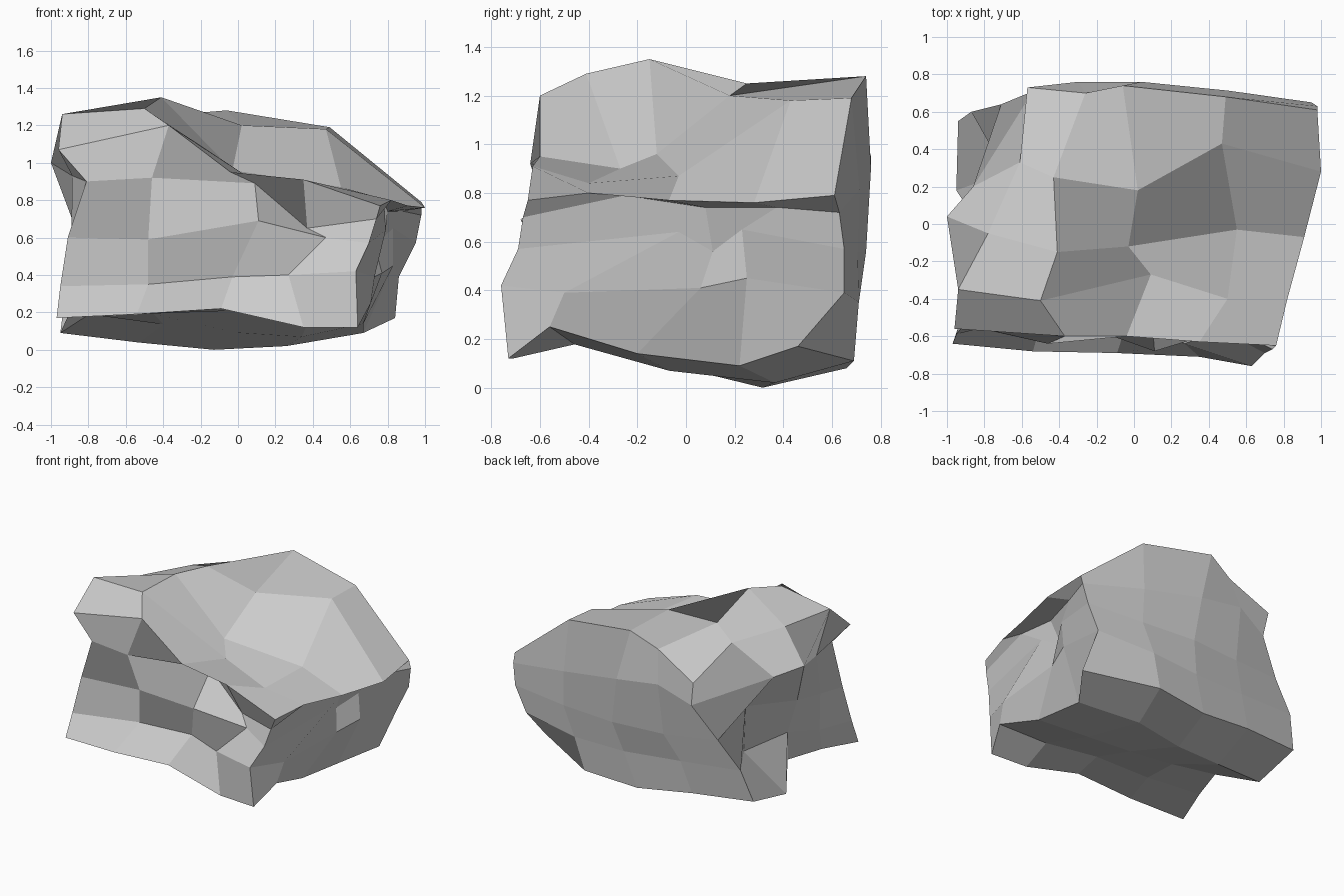
import bpy, bmesh
from math import sin, pi
from mathutils import Vector
import random

if "Cube" in bpy.data.objects:
    bpy.data.objects.remove(bpy.data.objects["Cube"])

random.seed(4)
N = 4  # cells per side of the block

# Cross-sections, bottom to top: corners and mid-sides, from front left going anticlockwise
SECTIONS = [
    [(-.97, -.64, .17), (-.09, -.69, .22), (.64, -.73, .12), (.67, -.20, .14),
     (.84, .46, .17), (-.06, .66, .08), (-.94, .55, .17), (-.78, -.08, .20)],
    [(-.95, -.59, .34), (-.03, -.50, .39), (.63, -.76, .42), (.77, .06, .41),
     (.86, .65, .39), (.03, .69, .34), (-.87, .60, .40), (-.80, -.05, .42)],
    [(-.91, -.54, .60), (.11, -.68, .69), (.70, -.69, .57), (.73, .11, .56),
     (.95, .65, .57), (.09, .74, .56), (-.71, .64, .60), (-.88, -.05, .68)],
    [(-.81, -.56, .90), (.09, -.45, .89), (.74, -.67, .70), (.80, .08, .74),
     (.98, .63, .72), (.04, .76, .90), (-.54, .71, .84), (-1.0, .04, 1.0)],
]

# Hollows and ledges: a few in-between points of each section, by position in the loop
LEDGES = [
    {3: (.35, -.71, .12), 5: (.71, -.56, .25), 7: (.67, .22, .09), 9: (.35, .69, .11),
     13: (-.95, .18, .09)},
    {1: (-.48, -.47, .35), 3: (.27, -.64, .40), 5: (.73, -.50, .39), 7: (.83, .25, .45),
     9: (.42, .71, .35), 13: (-.67, .28, .37)},
    {1: (-.48, -.47, .59), 3: (.47, -.57, .60), 5: (.79, -.03, .64), 7: (.83, .23, .65),
     13: (-.70, .30, .72)},
    {1: (-.46, -.64, .92), 3: (.37, -.48, .65), 5: (.78, -.25, .79), 11: (-.30, .76, .95),
     13: (-.86, .20, .94)},
]

# Top surface, one profile per row from front to back
TOP = [
    [(-.96, -.56, 1.07), (-.37, -.60, 1.20), (-.04, -.60, .95), (.35, -.63, .91), (.76, -.65, .77)],
    [(-.94, -.35, 1.26), (-.50, -.41, 1.29), (.09, -.27, .90), (.50, -.40, .84), (.82, -.40, .80)],
    [(-.78, -.05, 1.20), (-.41, -.15, 1.35), (-.03, -.12, .96), (.55, -.03, .87), (.91, -.07, .77)],
    [(-.61, .33, 1.18), (-.43, .25, 1.25), (.02, .18, 1.20), (.47, .43, 1.18), (1.0, .28, .76)],
    [(-.57, .73, 1.02), (-.26, .70, 1.18), (-.06, .74, 1.28), (.49, .68, 1.19), (.98, .61, .79)],
]


def refine(points, ledges):
    """Insert a slightly roughened point between neighbouring section points."""
    out = []
    for i, p in enumerate(points):
        a, b = Vector(p), Vector(points[(i + 1) % len(points)])
        jitter = Vector([random.uniform(-.02, .02) for _ in range(3)])
        out += [a, (a + b) / 2 + jitter]
    for i, p in ledges.items():
        out[i] = Vector(p)
    return out


def rim(grid):
    """Outer loop of a square grid, in the same order as the sections."""
    return ([grid[0][i] for i in range(N)] + [grid[j][N] for j in range(N)]
            + [grid[N][i] for i in range(N, 0, -1)] + [grid[j][0] for j in range(N, 0, -1)])


def bottom_grid(ring):
    """Span the lowest section with a sagging patch."""
    grid = []
    for j in range(N + 1):
        v, row = j / N, []
        for i in range(N + 1):
            u = i / N
            front, back = ring[i], ring[3 * N - i]
            right, left = ring[N + j], ring[-j % (4 * N)]
            p = front * (1 - v) + back * v + left * (1 - u) + right * u
            p -= (ring[0] * (1 - u) + ring[N] * u) * (1 - v)
            p -= (ring[3 * N] * (1 - u) + ring[2 * N] * u) * v
            if 0 < i < N and 0 < j < N:
                p.z = max(.02, p.z - .07 * sin(pi * u) * sin(pi * v))
            row.append(p)
        grid.append(row)
    # Resting point of the block
    grid[3][2].z = 0
    return grid


bm = bmesh.new()


def skin(rows, closed):
    """Join neighbouring rows of points with quads."""
    made = [[bm.verts.new(p) for p in row] for row in rows]
    for a, b in zip(made, made[1:]):
        count = len(a) if closed else len(a) - 1
        for i in range(count):
            k = (i + 1) % len(a)
            bm.faces.new((a[i], a[k], b[k], b[i]))


# Rock: side wall, top and underside welded into one faceted shell
rings = [refine(s, t) for s, t in zip(SECTIONS, LEDGES)]
skin(rings + [[Vector(p) for p in rim(TOP)]], True)
skin(TOP, False)
skin(bottom_grid(rings[0]), False)
bmesh.ops.remove_doubles(bm, verts=bm.verts, dist=.0005)
bmesh.ops.recalc_face_normals(bm, faces=bm.faces)

mesh = bpy.data.meshes.new("rock")
bm.to_mesh(mesh)
bm.free()
rock = bpy.data.objects.new("rock", mesh)
bpy.context.collection.objects.link(rock)
